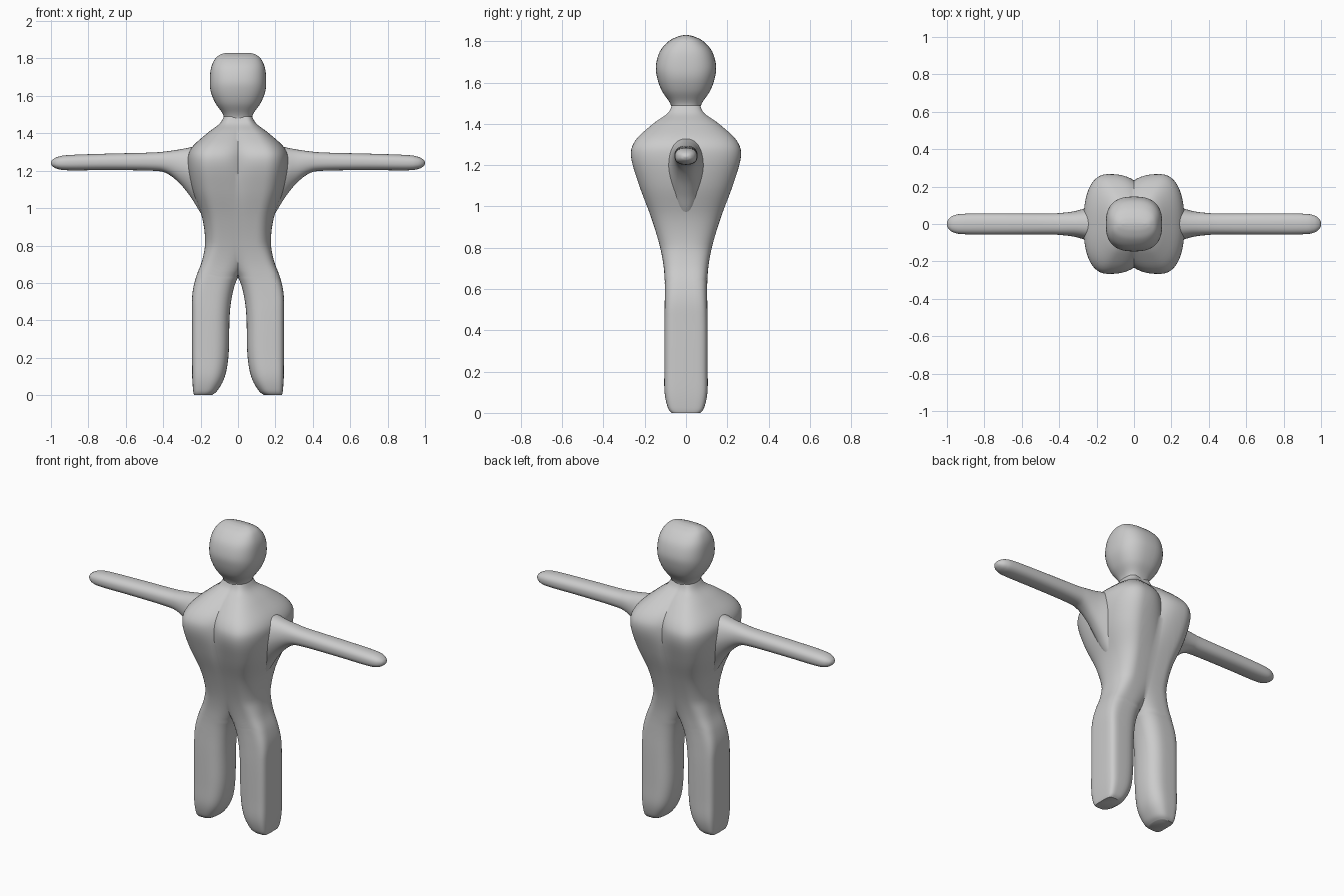
import bpy
import bmesh
from math import acos, cos, pi, sin
from mathutils import Vector

default_cube = bpy.data.objects.get("Cube")
if default_cube:
    bpy.data.objects.remove(default_cube, do_unlink=True)

clay = bpy.data.materials.new("clay grey")
clay.use_nodes = True
grey = (0.6, 0.6, 0.6, 1)
clay.diffuse_color = grey
clay.node_tree.nodes["Principled BSDF"].inputs["Base Color"].default_value = grey


def power(value, exponent):
    return abs(value) ** exponent * (1 if value >= 0 else -1)


def smooth_rows(rows, steps=5):
    """Pass a smooth curve through the section rows."""
    rows = [Vector(row) for row in rows]
    result = []
    for i in range(len(rows) - 1):
        a, b, c = rows[max(i - 1, 0)], rows[i], rows[i + 1]
        d = rows[min(i + 2, len(rows) - 1)]
        for k in range(steps):
            t = k / steps
            out_tangent, in_tangent = (c - a) / 2, (d - b) / 2
            result.append(b + out_tangent * t
                          + (3 * (c - b) - 2 * out_tangent - in_tangent) * t ** 2
                          + (2 * (b - c) + out_tangent + in_tangent) * t ** 3)
    return result + [rows[-1]]


def loft(name, rings, cap_start=False, cap_end=False, mirrored=True):
    """Skin a list of point rings, cap the ends and mirror the part."""
    bm = bmesh.new()
    grid = [[bm.verts.new(point) for point in ring] for ring in rings]
    for lower, upper in zip(grid, grid[1:]):
        for k in range(len(lower) - 1):
            bm.faces.new((lower[k], lower[k + 1], upper[k + 1], upper[k]))
    for ring, wanted in ((grid[0], cap_start), (grid[-1], cap_end)):
        if wanted:
            bm.faces.new(ring[:-1])
    bmesh.ops.remove_doubles(bm, verts=bm.verts, dist=0.0002)
    bmesh.ops.recalc_face_normals(bm, faces=bm.faces)
    mesh = bpy.data.meshes.new(name)
    bm.to_mesh(mesh)
    bm.free()
    mesh.materials.append(clay)
    part = bpy.data.objects.new(name, mesh)
    bpy.context.collection.objects.link(part)
    bpy.ops.object.select_all(action="DESELECT")
    part.select_set(True)
    bpy.context.view_layer.objects.active = part
    if mirrored:
        mirror = part.modifiers.new("Mirror", "MIRROR")
        mirror.merge_threshold = 0.0005
        bpy.ops.object.modifier_apply(modifier=mirror.name)
    bpy.ops.object.shade_smooth_by_angle(angle=0.7)
    return part


def arc(limit, count=44):
    return [limit * (2 * k / count - 1) for k in range(count + 1)]


def body_ring(row):
    """One side of the body: a lobe cut off at the middle plane."""
    z, outer, inner, depth = row
    centre = (outer + max(inner, 0)) / 2
    squareness = min(max((0.8 - z) / 0.3, 0), 1)
    outer_power = 2 / (2.4 + 2.6 * squareness)
    inner_power = 2 / 2.5
    limit = pi
    if inner < -0.0001:
        limit = acos(-(centre / (centre - inner)) ** (1 / inner_power))
    ring = []
    for angle in arc(limit):
        c, s = cos(angle), sin(angle)
        bend = outer_power if c >= 0 else inner_power
        reach = outer - centre if c >= 0 else centre - inner
        x = centre + reach * power(c, bend)
        ring.append((max(x, 0), depth * power(s, bend), z))
    return ring


# Torso and legs: height, outer x, inner x, half depth
body_rows = [
    (0, .235, .14, .07), (.025, .24, .11, .088), (.1, .245, .07, .104),
    (.22, .246, .05, .105), (.42, .246, .045, .105), (.54, .244, .03, .103),
    (.63, .225, 0, .103), (.72, .192, -.06, .11), (.82, .176, -.15, .13),
    (.95, .192, -.2, .17), (1.1, .245, -.14, .226), (1.24, .27, -.09, .266),
    (1.32, .25, -.08, .245), (1.4, .165, -.07, .16), (1.45, .1, -.07, .09),
    (1.49, .075, -.07, .068),
]
loft("body", [body_ring(row) for row in smooth_rows(body_rows)], cap_start=True)


def arm_ring(row):
    """Arm section, narrower below where it runs into the ribs."""
    x, top, bottom, width = row
    middle, half = (top + bottom) / 2, (top - bottom) / 2
    ring = []
    for angle in arc(pi):
        s = sin(angle)
        taper = 1 + min(s, 0) * max(0, 0.4 - x) * 2
        ring.append((x, width * taper * power(cos(angle), .85),
                     middle + half * power(s, .85)))
    return ring


# Arms: x, top, bottom, half width
arm_rows = [
    (.17, 1.35, .93, .1), (.21, 1.338, .99, .095), (.25, 1.326, 1.055, .088),
    (.31, 1.314, 1.13, .07), (.38, 1.304, 1.185, .06), (.46, 1.297, 1.2, .056),
    (.7, 1.291, 1.203, .056), (.9, 1.284, 1.202, .055), (.96, 1.275, 1.208, .047),
    (.99, 1.26, 1.222, .028), (1, 1.245, 1.237, .008),
]
loft("arms", [arm_ring(row) for row in smooth_rows(arm_rows)], cap_end=True)


def head_ring(row):
    z, width, depth = row
    return [(width * power(cos(a), .78), depth * power(sin(a), .78), z)
            for a in arc(pi)]


# Head: height, half width, half depth
head_rows = [
    (1.45, .08, .07), (1.48, .075, .07), (1.51, .085, .083), (1.56, .12, .117),
    (1.62, .145, .139), (1.68, .151, .146), (1.75, .144, .127),
    (1.8, .121, .084), (1.823, .09, .04), (1.83, .06, .01),
]
loft("head", [head_ring(row) for row in smooth_rows(head_rows)],
     cap_start=True, cap_end=True, mirrored=False)
